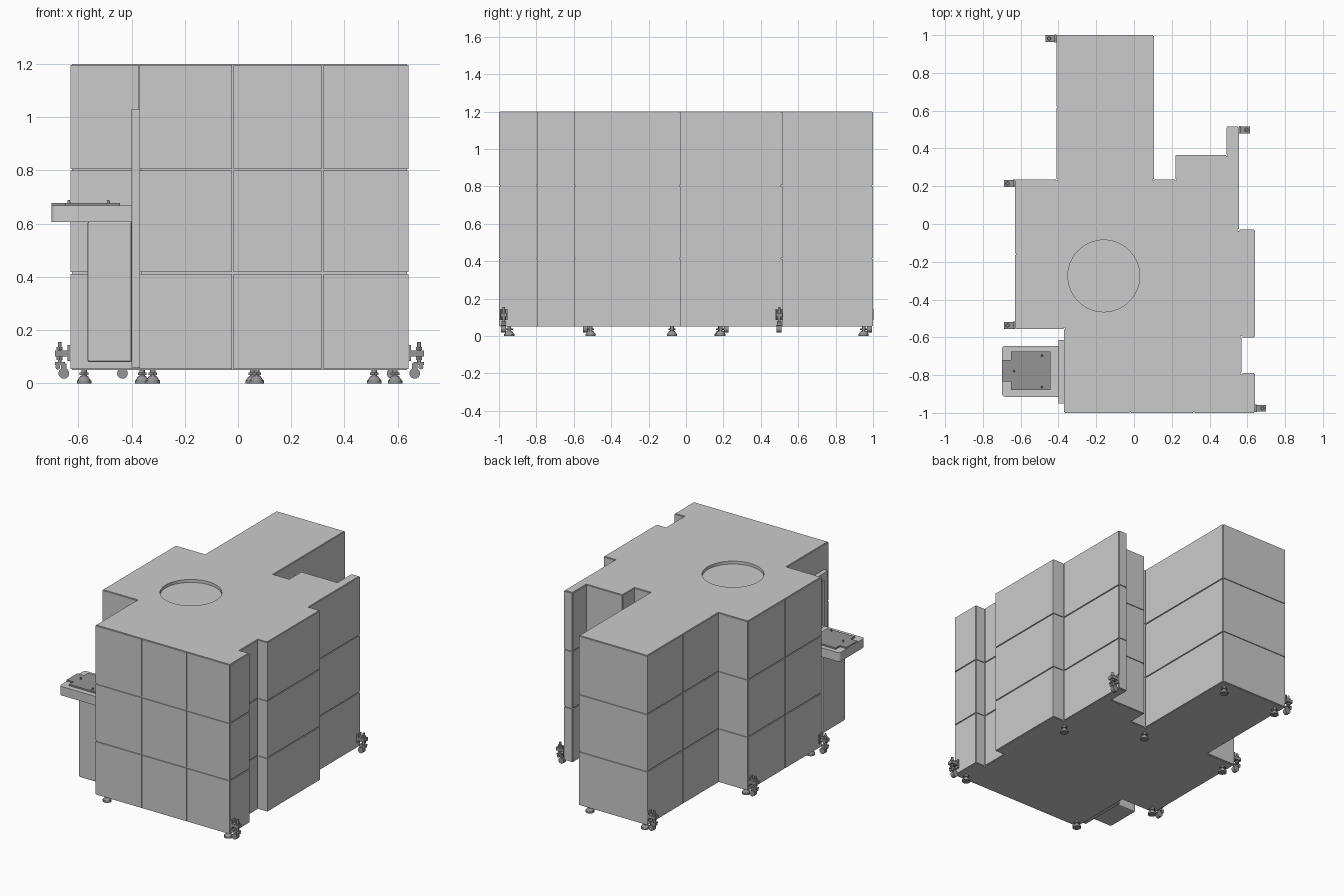
import bpy, bmesh
from math import pi
from mathutils import Vector, Matrix

if "Cube" in bpy.data.objects:
    bpy.data.objects.remove(bpy.data.objects["Cube"])

dark = bpy.data.materials.new("dark_grey")
dark.diffuse_color = (0.3, 0.3, 0.3, 1)
dark.use_nodes = True
dark.node_tree.nodes["Principled BSDF"].inputs["Base Color"].default_value = dark.diffuse_color


def finish(bm, name, mat=None, smooth=False):
    bmesh.ops.recalc_face_normals(bm, faces=bm.faces)
    me = bpy.data.meshes.new(name)
    bm.to_mesh(me)
    bm.free()
    ob = bpy.data.objects.new(name, me)
    bpy.context.collection.objects.link(ob)
    if mat:
        me.materials.append(mat)
    if smooth:
        bpy.ops.object.select_all(action='DESELECT')
        bpy.context.view_layer.objects.active = ob
        ob.select_set(True)
        bpy.ops.object.shade_smooth_by_angle(angle=pi / 6)
    return ob


def add_box(bm, lo, hi):
    lo, hi = Vector(lo), Vector(hi)
    m = Matrix.Translation((lo + hi) / 2) @ Matrix.Diagonal((*(hi - lo), 1))
    bmesh.ops.create_cube(bm, size=1, matrix=m)


def add_cone(bm, c, r1, r2, h, segs=24, axis='Z'):
    rot = Matrix.Rotation(pi / 2, 4, 'X') if axis == 'Y' else Matrix()
    bmesh.ops.create_cone(bm, cap_ends=True, segments=segs, radius1=r1, radius2=r2,
                          depth=h, matrix=Matrix.Translation(c) @ rot)


def add_prism(bm, pts, z0, z1):
    f = bm.faces.new([bm.verts.new((x, y, z0)) for x, y in pts])
    top = bmesh.ops.extrude_face_region(bm, geom=[f])['geom']
    bmesh.ops.translate(bm, vec=(0, 0, z1 - z0),
                        verts=[v for v in top if isinstance(v, bmesh.types.BMVert)])


def box(name, lo, hi, mat=None, bevel=0):
    bm = bmesh.new()
    add_box(bm, lo, hi)
    if bevel:
        bmesh.ops.bevel(bm, geom=bm.edges[:], offset=bevel, segments=2, affect='EDGES', profile=0.5)
    return finish(bm, name, mat)


# Footprint, counter-clockwise from the front left corner
outline = [(-.37, -1), (.64, -1), (.64, -.79), (.57, -.79), (.57, -.6), (.64, -.6),
           (.64, -.03), (.555, -.03), (.555, .515), (.49, .515), (.49, .365), (.22, .365),
           (.22, .235), (.105, .235), (.105, 1), (-.41, 1), (-.41, .235), (-.63, .235),
           (-.63, -.555), (-.37, -.555)]
pts = [Vector(p) for p in outline]
n = len(pts)
Z0, Z1, GAP, DEPTH = .05, 1.2, .0035, .006


def normal(i):
    d = (pts[(i + 1) % n] - pts[i]).normalized()
    return Vector((d.y, -d.x))


# Inner body behind the cladding, with the round recess in the roof
bm = bmesh.new()
add_prism(bm, [pts[i] - DEPTH * (normal(i - 1) + normal(i)) for i in range(n)], Z0, Z1)
body = finish(bm, "cabinet_body")
bm = bmesh.new()
add_cone(bm, (-.16, -.275, 1.22), .19, .19, .08, 64)
cutter = finish(bm, "roof_recess_cutter")
cutter.hide_render = True
mod = body.modifiers.new("recess", 'BOOLEAN')
mod.object, mod.solver = cutter, 'EXACT'
bpy.context.view_layer.objects.active = body
bpy.ops.object.modifier_apply(modifier="recess")
bpy.data.objects.remove(cutter)

# Cladding panels: three rows on every wall, extra columns on the wide ones
columns = {0: (0, .347, .68, 1), 15: (0, .5, 1), 17: (0, .5, 1)}
rows = (Z0, .415, .803, Z1)
bm = bmesh.new()
for i in range(n):
    a, b, nv = pts[i], pts[(i + 1) % n], normal(i)
    d = (b - a).normalized()
    cols = columns.get(i, (0, 1))
    for u0, u1 in zip(cols, cols[1:]):
        p, q = a.lerp(b, u0) + d * GAP, a.lerp(b, u1) - d * GAP - nv * (DEPTH + .002)
        for za, zb in zip(rows, rows[1:]):
            add_box(bm, (min(p.x, q.x), min(p.y, q.y), za + GAP),
                    (max(p.x, q.x), max(p.y, q.y), zb - GAP))
finish(bm, "wall_panels")

# Levelling feet
feet = [(.59, -.945), (-.32, -.945), (-.578, -.51), (-.578, .18),
        (-.36, .95), (.055, .95), (.07, .185), (.512, -.075)]
for x, y in feet:
    bm = bmesh.new()
    add_cone(bm, (x, y, .006), .027, .027, .012)
    add_cone(bm, (x, y, .02), .025, .014, .016)
    add_cone(bm, (x, y, .039), .01, .01, .026)
    add_cone(bm, (x, y, .036), .019, .019, .01, 6)
    finish(bm, "levelling_foot", dark, True)

# Floor anchor brackets: wall position and outward direction s
for x, y, s in [(-.41, .982, -1), (-.63, .215, -1), (-.63, -.537, -1),
                (.555, .498, 1), (.64, -.975, 1)]:
    bm = bmesh.new()

    def bx(o0, o1, w, z0, z1):
        e = sorted((x + s * o0, x + s * o1))
        add_box(bm, (e[0], y - w, z0), (e[1], y + w, z1))
    bx(0, .01, .02, .085, .145)
    bx(.008, .058, .018, .102, .124)
    bx(.02, .058, .012, .07, .08)
    bx(.014, .034, .008, .035, .075)
    add_cone(bm, (x + s * .04, y, .112), .007, .007, .086, 16)
    for z in (.095, .131):
        add_cone(bm, (x + s * .04, y, z), .013, .013, .012, 6)
    add_cone(bm, (x + s * .024, y, .038), .02, .02, .026, 24, 'Y')
    add_cone(bm, (x + s * .047, y, .062), .009, .009, .024, 16, 'Y')
    finish(bm, "floor_anchor_bracket", dark, True)

# Loading station: back plate built as a frame around a door
bm = bmesh.new()
x0, x1, ya, yb = -.4, -.37, -.95, -.613
add_box(bm, (x0, ya, .06), (x1, yb, .67))
add_box(bm, (x0, ya, .98), (x1, yb, 1.03))
add_box(bm, (x0, ya, .67), (x1, ya + .04, .98))
add_box(bm, (x0, yb - .04, .67), (x1, yb, .98))
finish(bm, "loading_frame")
box("loading_door", (-.392, -.905, .675), (-.37, -.658, .975))
box("loading_column", (-.565, -.9, .08), (-.399, -.66, .61), bevel=.008)

# Shelf with rounded outer corners
bm = bmesh.new()
add_box(bm, (-.7, -.915, .607), (-.399, -.645, .668))
corner = [e for e in bm.edges if all(v.co.x < -.6 for v in e.verts)
          and abs(e.verts[0].co.z - e.verts[1].co.z) > .01]
bmesh.ops.bevel(bm, geom=corner, offset=.02, segments=5, affect='EDGES', profile=0.5)
finish(bm, "loading_shelf", smooth=True)

# Docking plate with three locating pins
bm = bmesh.new()
add_prism(bm, [(-.7, -.835), (-.65, -.835), (-.65, -.88), (-.443, -.88), (-.443, -.675),
               (-.65, -.675), (-.65, -.72), (-.7, -.72)], .667, .678)
finish(bm, "docking_plate", dark)
for x, y in [(-.487, -.697), (-.635, -.778), (-.487, -.862)]:
    bm = bmesh.new()
    add_cone(bm, (x, y, .683), .006, .004, .014, 16)
    finish(bm, "locating_pin", dark, True)
